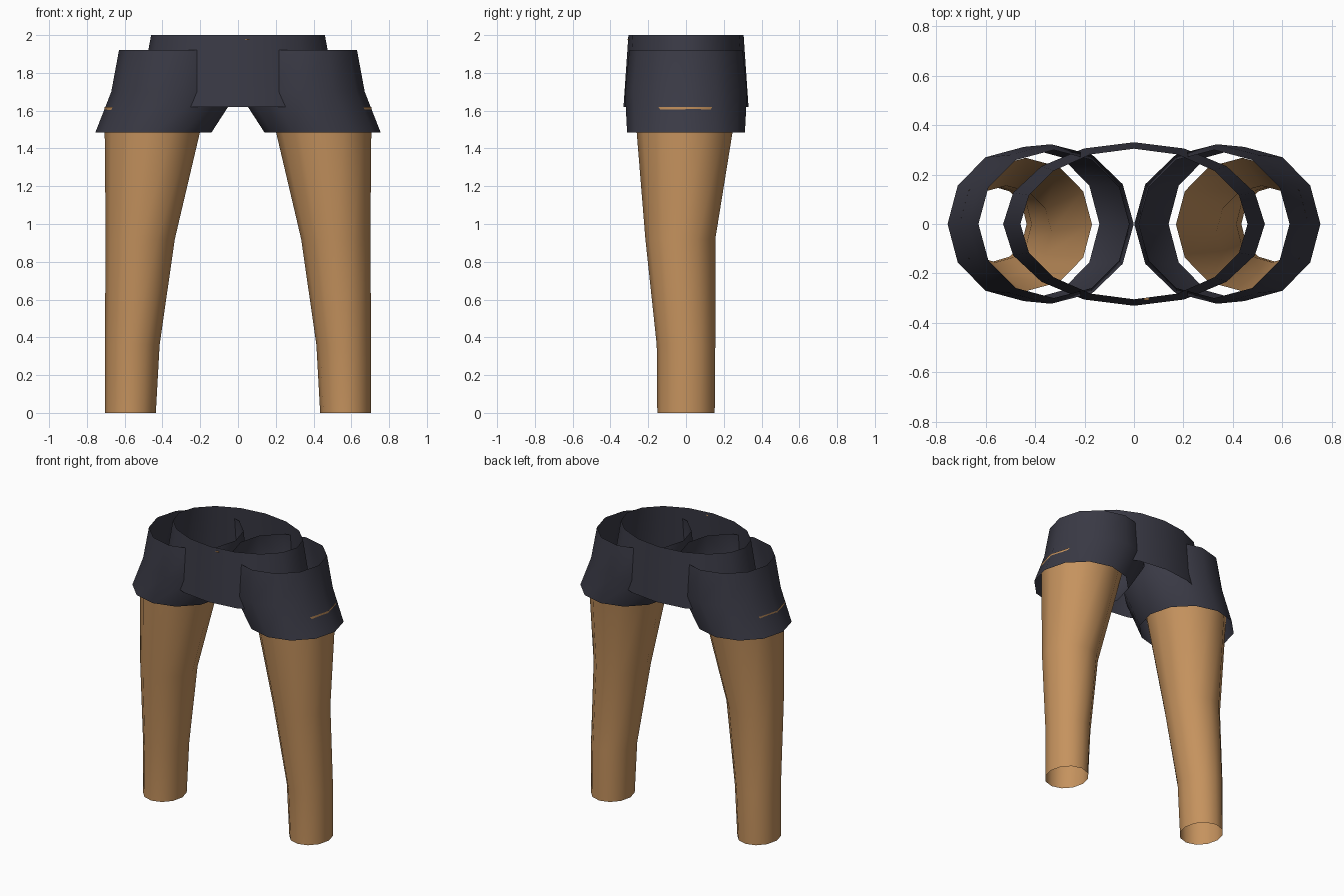
import bpy, bmesh, math

if "Cube" in bpy.data.objects:
    bpy.data.objects.remove(bpy.data.objects["Cube"])


def material(name, rgb):
    m = bpy.data.materials.new(name)
    m.diffuse_color = (*rgb, 1)
    m.use_nodes = True
    m.node_tree.nodes["Principled BSDF"].inputs["Base Color"].default_value = m.diffuse_color
    return m


CLOTH = material("dark_cloth", (0.042, 0.042, 0.060))
SKIN = material("tan_skin", (0.56, 0.29, 0.112))


def tube(name, rings, sides, mat, side=1):
    """Open tube through elliptical rings (z, x centre, y centre, x radius, y radius)."""
    bm = bmesh.new()
    loops = []
    for z, cx, cy, rx, ry in rings:
        loops.append([bm.verts.new((side * (cx + rx * math.cos(a)), cy + ry * math.sin(a), z))
                      for a in (math.tau * i / sides for i in range(sides))])
    for low, high in zip(loops, loops[1:]):
        for i in range(sides):
            j = (i + 1) % sides
            face = [low[i], low[j], high[j], high[i]]
            bm.faces.new(face if side > 0 else face[::-1])
    mesh = bpy.data.meshes.new(name)
    bm.to_mesh(mesh)
    bm.free()
    obj = bpy.data.objects.new(name, mesh)
    bpy.context.collection.objects.link(obj)
    mesh.materials.append(mat)
    bpy.ops.object.select_all(action='DESELECT')
    obj.select_set(True)
    bpy.context.view_layer.objects.active = obj
    bpy.ops.object.shade_smooth_by_angle(angle=math.radians(40))
    return obj


# waistband, flaring towards the hips
tube("waistband", [(1.62, 0, 0, 0.53, 0.331), (2.0, 0, 0, 0.46, 0.305)], 16, CLOTH)

# splayed shorts legs and the bare legs inside them, open at both ends
shorts = [(1.485, 0.4475, 0, 0.3075, 0.312),
          (1.70, 0.336, 0, 0.335, 0.323),
          (1.92, 0.325, 0, 0.305, 0.300)]
leg = [(0.0, 0.570, 0, 0.135, 0.152),
       (0.36, 0.560, 0, 0.145, 0.155),
       (0.92, 0.5175, -0.03, 0.183, 0.185),
       (1.62, 0.4385, -0.002, 0.2685, 0.270)]
for label, side in (("right", 1), ("left", -1)):
    tube("shorts_leg_" + label, shorts, 12, CLOTH, side)
    tube("bare_leg_" + label, leg, 12, SKIN, side)

# tiny stud at the front of the waistband
bpy.ops.mesh.primitive_cube_add(size=1, location=(0.05, -0.304, 1.977))
stud = bpy.context.object
stud.name = "waistband_stud"
stud.scale = (0.02, 0.009, 0.006)
stud.data.materials.append(SKIN)
